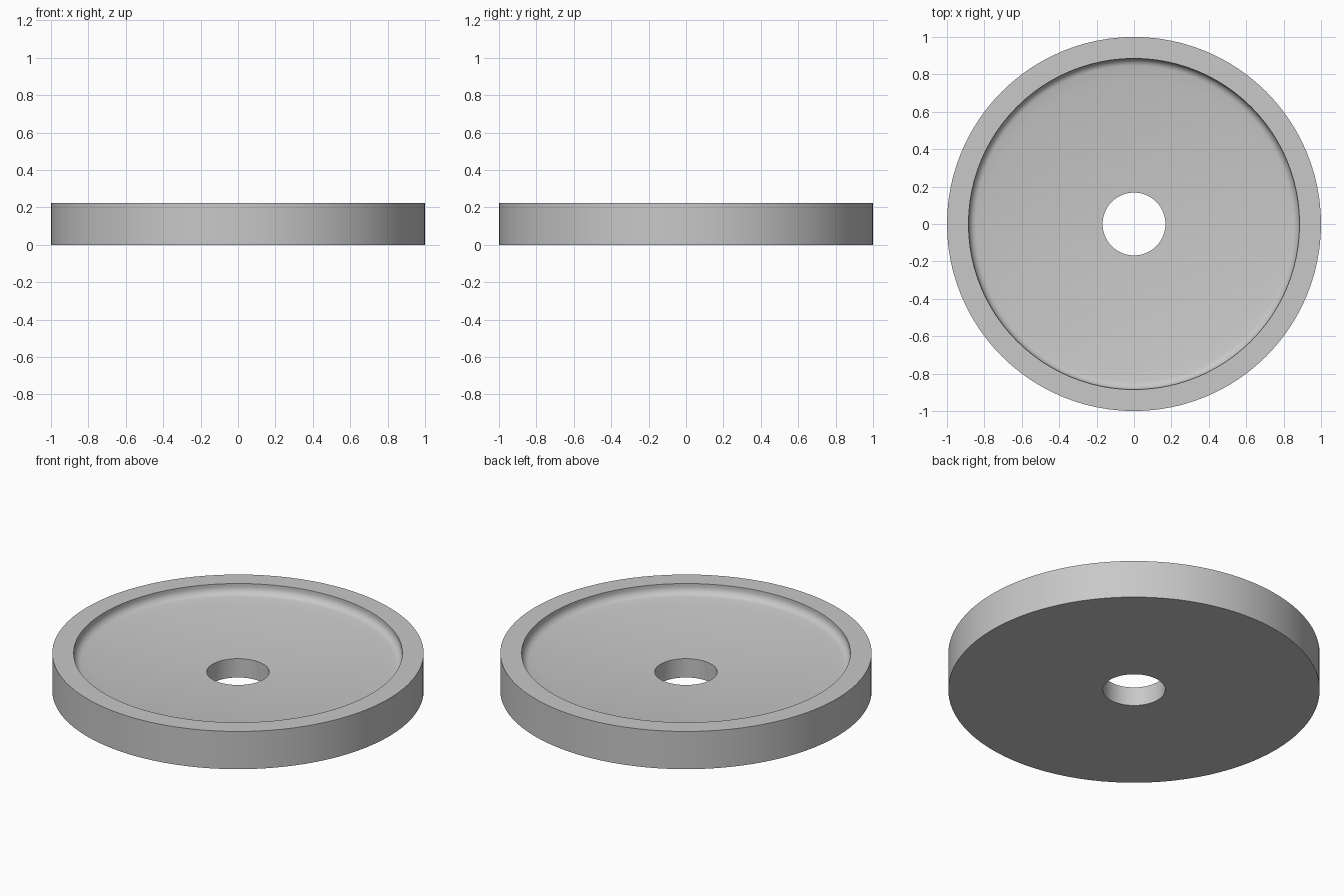
import bpy, bmesh, math

if "Cube" in bpy.data.objects:
    bpy.data.objects.remove(bpy.data.objects["Cube"])

SEGMENTS = 96
OUTER, INNER, HOLE = 1.0, 0.885, 0.168
HEIGHT, FILLET = 0.224, 0.045
BOWL, CURVE = 0.110, 0.075          # dished floor: z = BOWL + CURVE * r^2

metal = bpy.data.materials.new("light grey")
metal.diffuse_color = (0.58, 0.58, 0.58, 1)
metal.use_nodes = True
metal.node_tree.nodes["Principled BSDF"].inputs["Base Color"].default_value = metal.diffuse_color


def floor_z(r):
    return BOWL + CURVE * r * r


# Cross-section: hole bottom, outer wall, rim
profile = [(HOLE, 0), (OUTER, 0), (OUTER, HEIGHT), (INNER, HEIGHT)]

# Rounded corner running tangent into the dished floor
tilt = math.atan(2 * CURVE * (INNER - FILLET))
edge = INNER - FILLET + FILLET * math.sin(tilt)
centre_z = floor_z(edge) + FILLET * math.cos(tilt)
for i in range(7):
    a = (math.pi / 2 - tilt) * i / 6
    profile.append((INNER - FILLET + FILLET * math.cos(a), centre_z - FILLET * math.sin(a)))

# Dished floor down to the hole
for i in range(1, 11):
    r = edge + (HOLE - edge) * i / 10
    profile.append((r, floor_z(r)))

# Revolve the closed section into a ring
bm = bmesh.new()
rings = []
for s in range(SEGMENTS):
    t = 2 * math.pi * s / SEGMENTS
    rings.append([bm.verts.new((r * math.cos(t), r * math.sin(t), z)) for r, z in profile])
n = len(profile)
for s in range(SEGMENTS):
    a, b = rings[s], rings[(s + 1) % SEGMENTS]
    for i in range(n):
        j = (i + 1) % n
        bm.faces.new((a[i], b[i], b[j], a[j]))
bmesh.ops.recalc_face_normals(bm, faces=bm.faces)

mesh = bpy.data.meshes.new("dished_disc")
bm.to_mesh(mesh)
bm.free()
mesh.materials.append(metal)
disc = bpy.data.objects.new("dished_disc", mesh)
bpy.context.collection.objects.link(disc)

# Smooth round walls, crisp rims
bpy.context.view_layer.objects.active = disc
disc.select_set(True)
bpy.ops.object.shade_smooth_by_angle(angle=math.radians(30))
